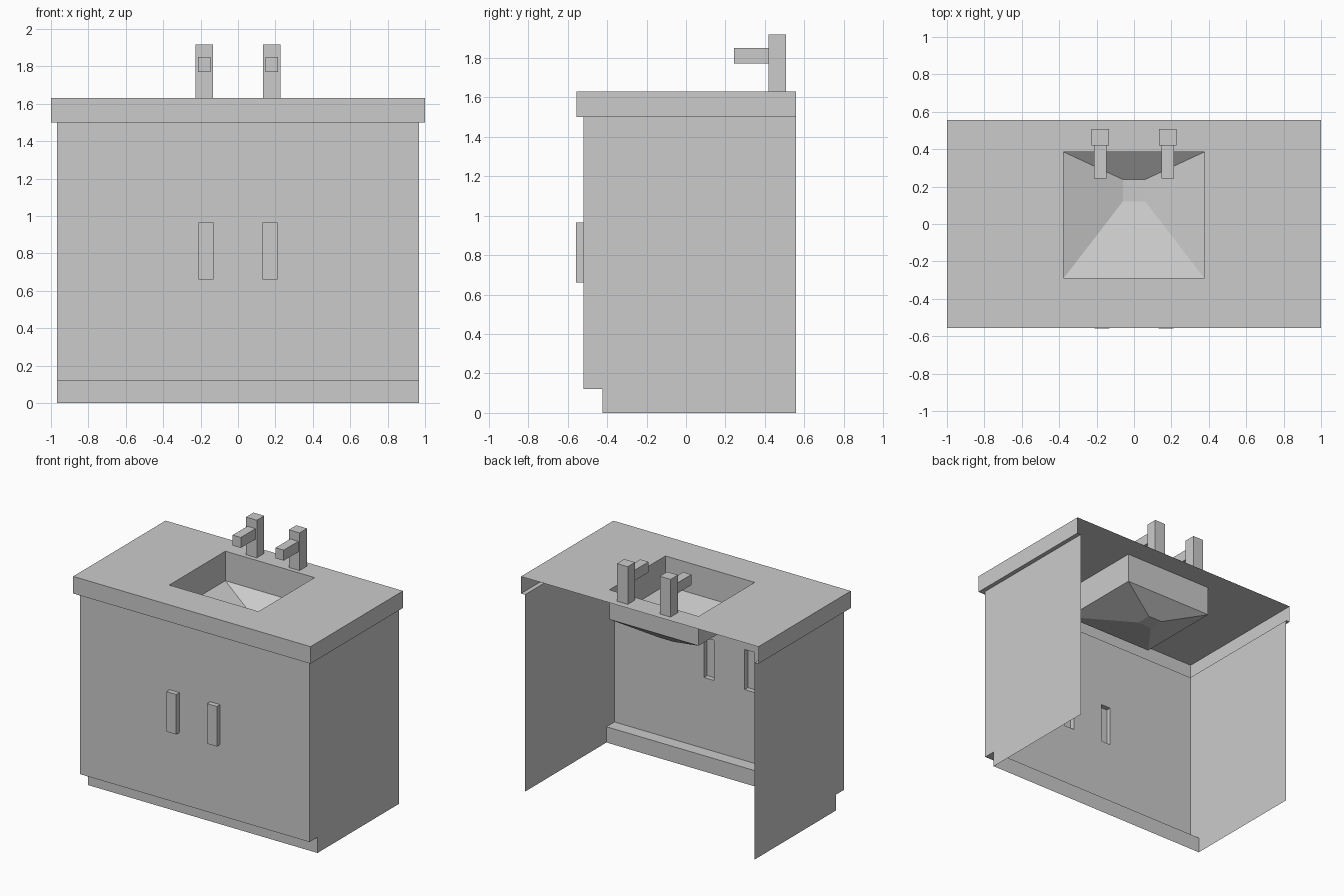
import bpy, bmesh

if "Cube" in bpy.data.objects:
    bpy.data.objects.remove(bpy.data.objects["Cube"])

BACK = 0.557


def make_object(name, bm):
    bmesh.ops.remove_doubles(bm, verts=bm.verts, dist=1e-5)
    bmesh.ops.recalc_face_normals(bm, faces=bm.faces)
    mesh = bpy.data.meshes.new(name)
    bm.to_mesh(mesh)
    bm.free()
    obj = bpy.data.objects.new(name, mesh)
    bpy.context.collection.objects.link(obj)
    return obj


def face(bm, pts):
    return bm.faces.new([bm.verts.new(p) for p in pts])


def open_box(name, x, y, z, open_axis, open_side):
    """Box with the face at one end of an axis left out."""
    bm = bmesh.new()
    bmesh.ops.create_cube(bm, size=1)
    gone = [f for f in bm.faces if f.normal[open_axis] * open_side > 0.5]
    bmesh.ops.delete(bm, geom=gone, context='FACES_ONLY')
    for v in bm.verts:
        v.co = [(r[0] + r[1]) / 2 + c * (r[1] - r[0]) for r, c in zip((x, y, z), v.co)]
    return make_object(name, bm)


# Cabinet: thin shell, open at back and bottom, toe kick profile in (y, z)
profile = [(-0.424, 0), (-0.424, 0.12), (-0.52, 0.12), (-0.52, 0.66),
           (-0.52, 0.965), (-0.52, 1.5)]
xs = [-0.967, -0.212, -0.13, 0.13, 0.212, 0.967]
bm = bmesh.new()
for i, (a, b) in enumerate(zip(profile, profile[1:])):
    for j, (l, r) in enumerate(zip(xs, xs[1:])):
        if i == 3 and j in (1, 3):      # openings behind the hollow handles
            continue
        face(bm, [(l, *a), (r, *a), (r, *b), (l, *b)])
for x in (xs[0], xs[-1]):
    face(bm, [(x, y, z) for y, z in profile + [(BACK, 1.5), (BACK, 0)]])
make_object("cabinet", bm)

# Countertop and basin: rectangular rings (half width, front, back, z)
rings = [(0.967, -0.52, BACK, 1.5), (1, -0.555, BACK, 1.5), (1, -0.555, BACK, 1.63),
         (0.376, -0.29, 0.385, 1.63), (0.376, -0.29, 0.385, 1.405),
         (0.06, 0.12, 0.238, 1.295)]
bm = bmesh.new()
loops = [[bm.verts.new(p) for p in ((-w, f, z), (w, f, z), (w, b, z), (-w, b, z))]
         for w, f, b, z in rings]
for i, (lo, hi) in enumerate(zip(loops, loops[1:])):
    for j in range(4):
        if i < 2 and j == 2:            # back edge stays open
            continue
        k = (j + 1) % 4
        bm.faces.new((lo[j], lo[k], hi[k], hi[j]))
bm.faces.new(loops[-1])
make_object("countertop_and_basin", bm)

# Door handles and the two taps, one per side
for side, s in (("left", -1), ("right", 1)):
    def span(a, b):
        return sorted((s * a, s * b))
    open_box(side + "_handle", span(0.13, 0.212), (-0.558, -0.52), (0.66, 0.965), 1, 1)
    open_box(side + "_tap_post", span(0.135, 0.226), (0.419, 0.508), (1.63, 1.917), 2, -1)
    open_box(side + "_tap_spout", span(0.146, 0.215), (0.243, 0.419), (1.77, 1.85), 1, 1)
